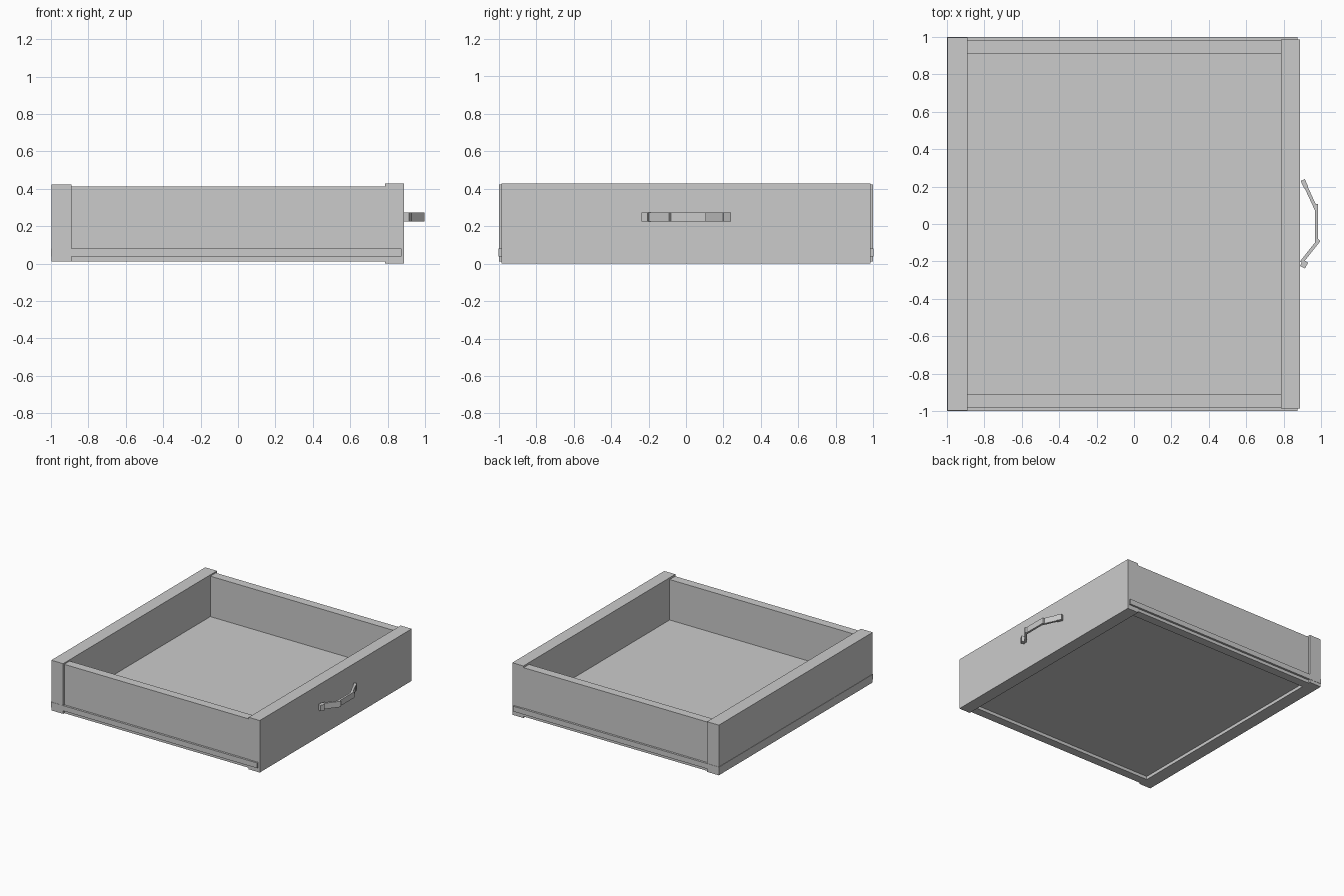
import bpy
import math
from mathutils import Vector

cube = bpy.data.objects.get("Cube")
if cube:
    bpy.data.objects.remove(cube, do_unlink=True)

grey = bpy.data.materials.new("plain_grey")
grey.use_nodes = True
colour = (0.6, 0.6, 0.6, 1)
grey.diffuse_color = colour
grey.node_tree.nodes["Principled BSDF"].inputs["Base Color"].default_value = colour


def box(name, low, high, turn=0):
    """Box between two corners, turned about its own upright axis."""
    low, high = Vector(low), Vector(high)
    bpy.ops.mesh.primitive_cube_add(size=1, location=(low + high) / 2)
    part = bpy.context.object
    part.name = name
    part.scale = high - low
    part.rotation_euler.z = turn
    part.data.materials.append(grey)
    return part


def bar(name, start, end, width):
    """Flat handle bar between two points seen from above."""
    start, end = Vector(start), Vector(end)
    along = end - start
    middle = (start + end) / 2
    half = Vector((along.length / 2, width / 2))
    low, high = middle - half, middle + half
    return box(name, (*low, 0.225), (*high, 0.273), math.atan2(along.y, along.x))


# Drawer panels
box("front_panel", (0.787, -0.986, 0), (0.888, 0.986, 0.427))
box("back_panel", (-0.997, -0.998, 0.011), (-0.89, 0.998, 0.423))
for name, side in (("left_side", 1), ("right_side", -1)):
    y = sorted((side * 0.912, side * 0.983))
    box(name, (-0.9, y[0], 0.011), (0.8, y[1], 0.412))

# Floor board that pokes out through the sides and forms the runners
box("floor_board", (-1, -1, 0.037), (0.873, 1, 0.08))

# Bent handle
bar("handle_grip", (0.976, -0.1), (0.976, 0.107), 0.017)
bar("handle_upper_arm", (0.914, 0.21), (0.976, 0.075), 0.018)
bar("handle_lower_arm", (0.895, -0.205), (0.99, -0.085), 0.018)
bar("handle_upper_foot", (0.902, 0.235), (0.921, 0.195), 0.024)
bar("handle_lower_foot", (0.901, -0.231), (0.918, -0.199), 0.03)
